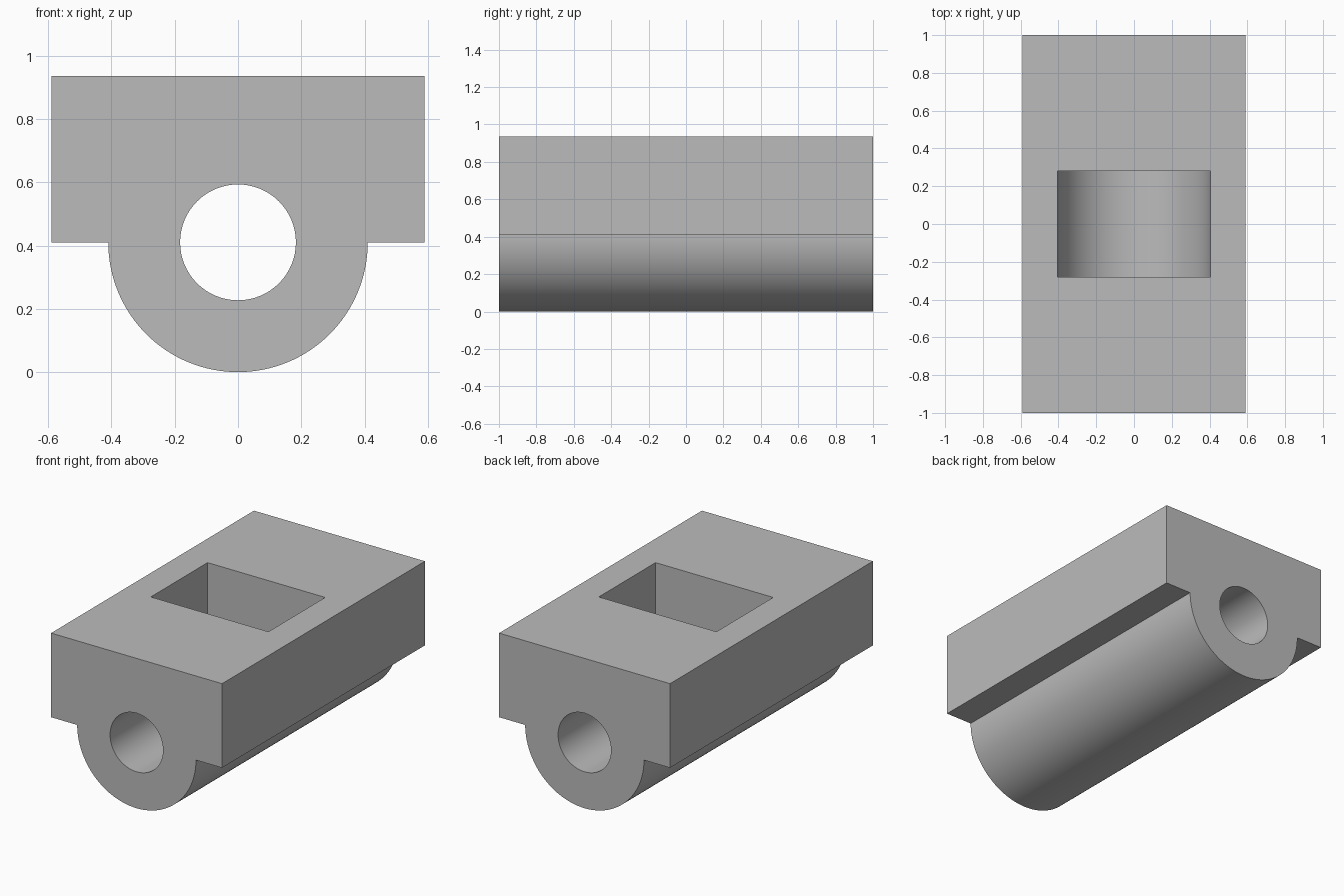
import bpy
import bmesh
import math

cube = bpy.data.objects.get("Cube")
if cube:
    bpy.data.objects.remove(cube, do_unlink=True)

HALF_W, HALF_L, TOP = 0.59, 1.0, 0.935   # block half width, half length, top
AXIS_Z = 0.41                            # height of the barrel axis and ledge
BARREL_R, BORE_R = 0.41, 0.183
POCKET_R, POCKET_HALF = 0.406, 0.28

grey = bpy.data.materials.new("plain grey")
grey.use_nodes = True
colour = (0.5, 0.5, 0.5, 1)
grey.diffuse_color = colour
grey.node_tree.nodes["Principled BSDF"].inputs["Base Color"].default_value = colour


def arc(radius, start, end, steps):
    """Points (x, z) on an arc about the barrel axis."""
    angles = [start + (end - start) * i / steps for i in range(steps + 1)]
    return [(radius * math.cos(a), AXIS_Z + radius * math.sin(a)) for a in angles]


def extrude_profile(name, profile, half_length):
    """Solid made by sweeping an (x, z) profile along y."""
    bm = bmesh.new()
    face = bm.faces.new([bm.verts.new((x, -half_length, z)) for x, z in profile])
    swept = bmesh.ops.extrude_face_region(bm, geom=[face])["geom"]
    verts = [v for v in swept if isinstance(v, bmesh.types.BMVert)]
    bmesh.ops.translate(bm, verts=verts, vec=(0, 2 * half_length, 0))
    bmesh.ops.recalc_face_normals(bm, faces=bm.faces)
    mesh = bpy.data.meshes.new(name)
    bm.to_mesh(mesh)
    bm.free()
    mesh.materials.append(grey)
    obj = bpy.data.objects.new(name, mesh)
    bpy.context.collection.objects.link(obj)
    return obj


def cut(target, cutter):
    """Subtract the cutter and remove it."""
    cutter.hide_render = True
    mod = target.modifiers.new("cut", "BOOLEAN")
    mod.operation = "DIFFERENCE"
    mod.solver = "EXACT"
    mod.object = cutter
    bpy.context.view_layer.objects.active = target
    bpy.ops.object.modifier_apply(modifier=mod.name)
    bpy.data.objects.remove(cutter, do_unlink=True)


# Block with a half-round barrel below
half_round = arc(BARREL_R, math.pi, 2 * math.pi, 64)
body = extrude_profile(
    "bearing_block",
    [(HALF_W, AXIS_Z), (HALF_W, TOP), (-HALF_W, TOP), (-HALF_W, AXIS_Z)] + half_round,
    HALF_L)

# Round-bottomed pocket open at the top, leaving a thin barrel wall
pocket = extrude_profile(
    "pocket_cutter",
    [(POCKET_R, TOP + 0.1), (-POCKET_R, TOP + 0.1)]
    + arc(POCKET_R, math.pi, 2 * math.pi, 64),
    POCKET_HALF)
cut(body, pocket)

# Bore along the whole length
bore = extrude_profile("bore_cutter", arc(BORE_R, 0, 2 * math.pi, 64)[:-1], HALF_L + 0.1)
cut(body, bore)

# Smooth curved walls, sharp edges elsewhere
bpy.ops.object.select_all(action="DESELECT")
body.select_set(True)
bpy.context.view_layer.objects.active = body
bpy.ops.object.shade_smooth_by_angle(angle=math.radians(30))
